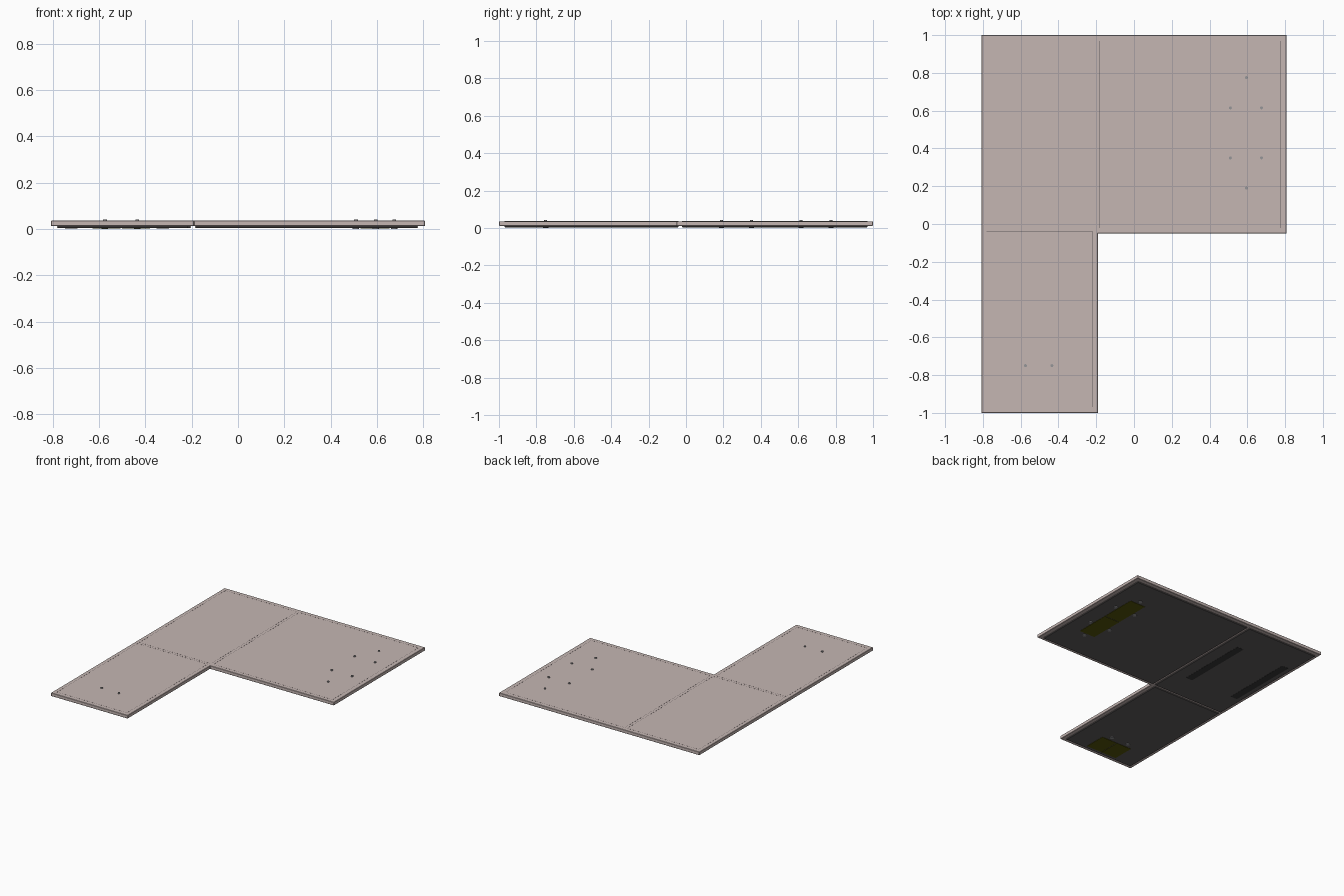
import bpy, bmesh

if "Cube" in bpy.data.objects:
    bpy.data.objects.remove(bpy.data.objects["Cube"])

def material(name, rgb):
    m = bpy.data.materials.new(name)
    m.diffuse_color = (*rgb, 1)
    m.use_nodes = True
    m.node_tree.nodes["Principled BSDF"].inputs["Base Color"].default_value = m.diffuse_color
    return m

TOP = material("taupe", (0.56, 0.47, 0.45))
DARK = material("dark_grey", (0.12, 0.11, 0.11))
SLOT = material("charcoal", (0.04, 0.04, 0.04))
OLIVE = material("olive", (0.09, 0.09, 0.003))
STEEL = material("steel", (0.3, 0.3, 0.31))

def finish(name, bm, mat):
    bmesh.ops.recalc_face_normals(bm, faces=bm.faces)
    me = bpy.data.meshes.new(name)
    bm.to_mesh(me)
    bm.free()
    me.materials.append(mat)
    ob = bpy.data.objects.new(name, me)
    bpy.context.collection.objects.link(ob)
    return ob

def add_prism(bm, pts, z0, z1):
    face = bm.faces.new([bm.verts.new((x, y, z0)) for x, y in pts])
    ext = bmesh.ops.extrude_face_region(bm, geom=[face])
    bmesh.ops.translate(bm, vec=(0, 0, z1 - z0),
                        verts=[v for v in ext["geom"] if isinstance(v, bmesh.types.BMVert)])

def rect(x0, x1, y0, y1):
    return [(x0, y0), (x1, y0), (x1, y1), (x0, y1)]

def prism(name, pts, z0, z1, mat, bevel=0):
    bm = bmesh.new()
    add_prism(bm, pts, z0, z1)
    ob = finish(name, bm, mat)
    if bevel:
        mod = ob.modifiers.new("bevel", "BEVEL")
        mod.width, mod.segments = bevel, 1
    return ob

# L-shaped top slab
outline = [(-0.808, -1), (-0.19, -1), (-0.19, -0.05), (0.808, -0.05), (0.808, 1), (-0.808, 1)]
prism("top_slab", outline, 0.012, 0.036, TOP, 0.002)

# Three underside panels, with a fine seam line on the top over each one
panels = {"wing": (-0.185, 0.778, -0.022, 0.97),
          "corner": (-0.782, -0.203, -0.022, 0.97),
          "leg": (-0.782, -0.217, -0.97, -0.04)}
for name, (x0, x1, y0, y1) in panels.items():
    prism(name + "_under_panel", rect(x0, x1, y0, y1), 0.004, 0.013, DARK, 0.003)
    bm = bmesh.new()
    w = 0.0015
    for r in ((x0, x1, y0, y0 + w), (x0, x1, y1 - w, y1),
              (x0, x0 + w, y0 + w, y1 - w), (x1 - w, x1, y0 + w, y1 - w)):
        add_prism(bm, rect(*r), 0.0355, 0.0363)
    finish(name + "_seam", bm, DARK)

# Long dark strips under the corner panel
for side, x in (("inner", -0.325), ("outer", -0.72)):
    prism(side + "_strip", rect(x - 0.027, x + 0.027, 0.19, 0.73), 0.003, 0.005, SLOT)

# Olive mounting plates, in pairs
plates = [(0.53, 0.655, 0.215, 0.475), (0.53, 0.655, 0.482, 0.745),
          (-0.63, -0.508, -0.945, -0.785), (-0.502, -0.38, -0.945, -0.785)]
for i, p in enumerate(plates):
    prism(f"mounting_plate_{i + 1}", rect(*p), 0.002, 0.005, OLIVE)

# Bolts: small head above, wider washer below
bolts = [(0.595, 0.775), (0.51, 0.615), (0.675, 0.615), (0.51, 0.35),
         (0.675, 0.35), (0.595, 0.19), (-0.575, -0.75), (-0.435, -0.75)]
for i, (x, y) in enumerate(bolts):
    for part, r, z0, z1 in (("bolt_head", 0.008, 0.034, 0.042), ("bolt_washer", 0.014, 0.0, 0.006)):
        bpy.ops.mesh.primitive_cylinder_add(vertices=16, radius=r, depth=z1 - z0,
                                            location=(x, y, (z0 + z1) / 2))
        ob = bpy.context.object
        ob.name = f"{part}_{i + 1}"
        ob.data.materials.append(STEEL)
        bpy.ops.object.shade_smooth_by_angle()
